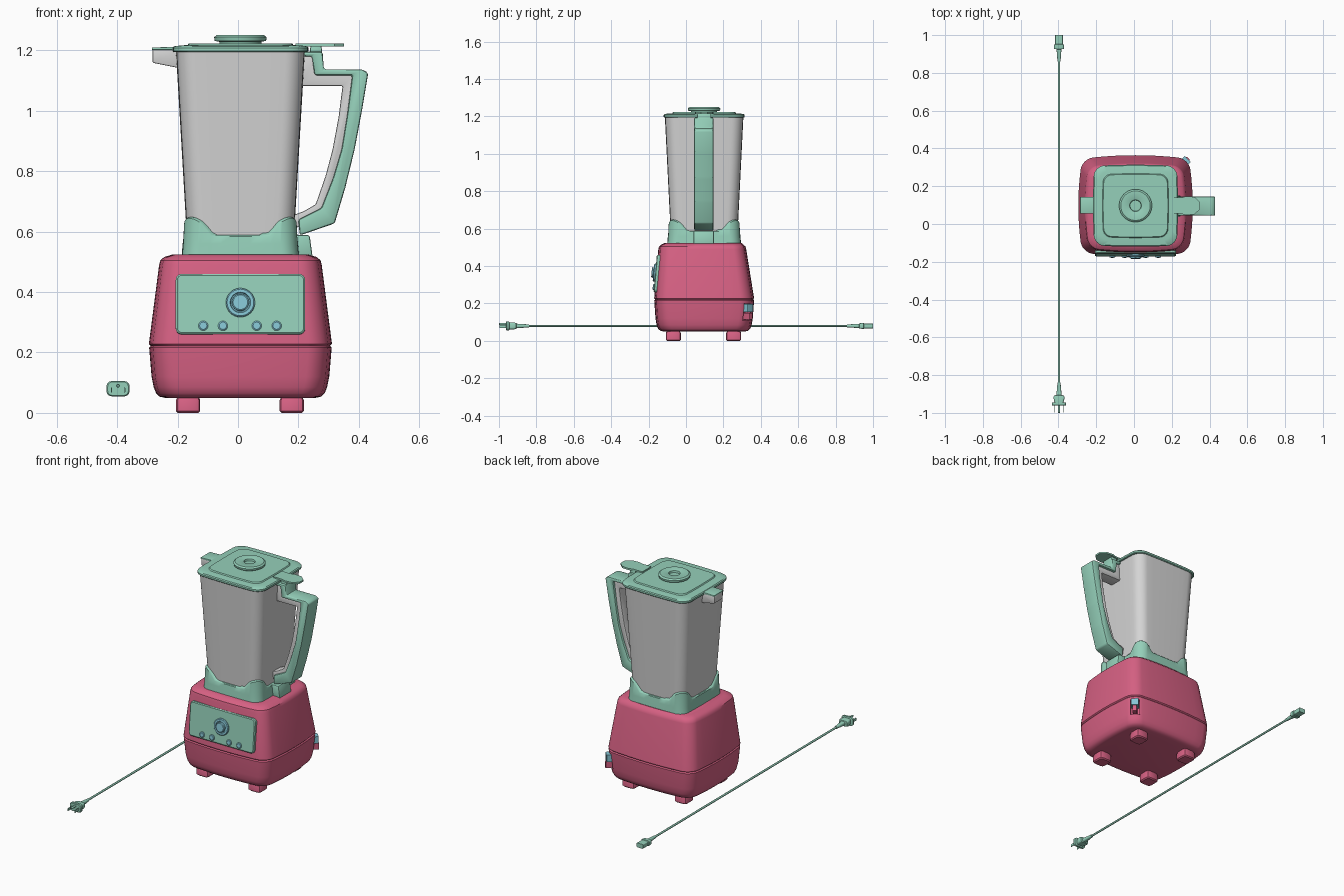
import bpy, bmesh, math
from mathutils import Matrix, Vector

if "Cube" in bpy.data.objects:
    bpy.data.objects.remove(bpy.data.objects["Cube"])

def material(name, rgb):
    m = bpy.data.materials.new(name)
    m.use_nodes = True
    m.diffuse_color = (*rgb, 1)
    m.node_tree.nodes["Principled BSDF"].inputs["Base Color"].default_value = (*rgb, 1)
    return m

PINK = material("rose pink", (0.68, 0.12, 0.23))
TEAL = material("mint green", (0.30, 0.63, 0.49))
GREY = material("light grey", (0.66, 0.66, 0.66))
BLUE = material("sky blue", (0.24, 0.57, 0.67))
CX, CY = 0.008, 0.097          # centre of the machine
parts = []

def finish(name, bm, mat, matrix=None):
    bmesh.ops.recalc_face_normals(bm, faces=bm.faces)
    if matrix is not None:
        bm.transform(matrix)
    me = bpy.data.meshes.new(name)
    bm.to_mesh(me)
    bm.free()
    me.materials.append(mat)
    ob = bpy.data.objects.new(name, me)
    bpy.context.collection.objects.link(ob)
    parts.append(ob)
    return ob

def outline(hx, hy, r, bow, seg):
    """Rounded rectangle whose sides can bow outwards."""
    pts = []
    for k, (sx, sy) in enumerate(((1, 1), (-1, 1), (-1, -1), (1, -1))):
        for i in range(seg + 1):
            a = math.radians(90) * (k + i / seg)
            pts.append((sx * (hx - r) + r * math.cos(a), sy * (hy - r) + r * math.sin(a)))
    if bow:
        fine = []
        for i, p in enumerate(pts):
            fine.append(p)
            if i % (seg + 1) == seg:
                q = pts[(i + 1) % len(pts)]
                fine += [(p[0] + (q[0] - p[0]) * t / 8, p[1] + (q[1] - p[1]) * t / 8) for t in range(1, 8)]
        pts = [(x * (1 - bow * (y / hy) ** 2), y * (1 - bow * (x / hx) ** 2)) for x, y in fine]
    return pts

def loft(name, rings, mat, matrix=None, bow=0, seg=6, lift=None):
    """Skin rings of (z, half x, half y, corner radius, optional y shift)."""
    bm = bmesh.new()
    loops = []
    for n, (z, hx, hy, r, *dy) in enumerate(rings):
        pts = outline(hx, hy, r, bow, seg)
        d = dy[0] if dy else 0
        loops.append([bm.verts.new((x, y + d, z + (lift(n, x, y, hx, hy) if lift else 0))) for x, y in pts])
    for a, b in zip(loops, loops[1:]):
        for i in range(len(a)):
            j = (i + 1) % len(a)
            bm.faces.new((a[i], a[j], b[j], b[i]))
    bm.faces.new(loops[0][::-1])
    bm.faces.new(loops[-1])
    return finish(name, bm, mat, matrix)

def disc(name, steps, mat, matrix, seg=10):
    return loft(name, [(z, r, r, r * 0.9999) for z, r in steps], mat, matrix, seg=seg)

def prism(name, profile, y0, y1, mat, bevel=0):
    """Extrude an x-z profile along y."""
    bm = bmesh.new()
    f = bm.faces.new([bm.verts.new((x, y0, z)) for x, z in profile])
    new = bmesh.ops.extrude_face_region(bm, geom=[f])["geom"]
    bmesh.ops.translate(bm, vec=(0, y1 - y0, 0), verts=[v for v in new if isinstance(v, bmesh.types.BMVert)])
    if bevel:
        bmesh.ops.bevel(bm, geom=bm.edges[:], offset=bevel, segments=2, profile=0.5, affect='EDGES', clamp_overlap=True)
    return finish(name, bm, mat)

def at(x, y, z):
    return Matrix.Translation((x, y, z))

body = at(CX, CY, 0)

# Motor housing in two shells with a seam between them
lower = loft("lower_housing", [(.05, .25, .215, .05), (.054, .268, .234, .055), (.065, .279, .246, .06),
             (.085, .287, .254, .06), (.12, .294, .260, .06), (.216, .302, .267, .06),
             (.222, .297, .262, .06)], PINK, body, bow=.07)
loft("upper_housing", [(.222, .297, .262, .06), (.228, .303, .267, .06), (.49, .269, .235, .055, -.01),
     (.505, .265, .231, .055, -.01), (.516, .252, .218, .05, -.009), (.524, .225, .205, .05, -.004)],
     PINK, body, bow=.07)

# Feet
for side, x in (("left", .178), ("right", -.165)):
    for end, y in (("front", -.068), ("back", .255)):
        loft(f"{end}_{side}_foot", [(0, .034, .034, .014), (.006, .04, .04, .016), (.042, .04, .04, .016),
             (.06, .032, .032, .012)], PINK, at(x, y, 0), seg=2)

# Power inlet set into the rear corner
corner = at(.275, .335, 0) @ Matrix.Rotation(math.radians(45), 4, 'Z')
cutter = loft("inlet_cutter", [(.11, .03, .026, .004), (.2, .03, .026, .004)], PINK, corner)
cutter.hide_render = True
mod = lower.modifiers.new("inlet", 'BOOLEAN')
mod.operation, mod.object, mod.solver = 'DIFFERENCE', cutter, 'EXACT'
bpy.context.view_layer.objects.active = lower
bpy.ops.object.modifier_apply(modifier=mod.name)
parts.remove(cutter)
bpy.data.objects.remove(cutter)
loft("inlet_socket", [(.155, .026, .022, .004), (.196, .026, .022, .004)], BLUE,
     corner @ at(-.012, 0, 0))
loft("inlet_surround", [(.115, .03, .012, .003), (.15, .03, .012, .003)], PINK, corner @ at(-.012, 0, 0))

# Control panel, dial and buttons on the sloping front
front = at(CX, -.1585, .36) @ Matrix.Rotation(math.radians(85), 4, 'X')
loft("control_panel", [(-.03, .214, .1, .02), (.002, .214, .1, .02), (.006, .209, .095, .016)], TEAL, front)
disc("dial_ring", [(0, .048), (.012, .048), (.016, .044), (.016, .034), (.012, .032)], BLUE, front @ at(0, .004, 0))
disc("dial_cap", [(0, .028), (.023, .028), (.026, .024)], BLUE, front @ at(0, .004, 0))
for i, x in enumerate((-.123, -.058, .054, .12)):
    disc(f"button_{i + 1}", [(0, .016), (.010, .016), (.013, .012)], BLUE, front @ at(x, -.073, 0), seg=5)

# Jar collar with a raised lobe on each corner
def lobes(n, x, y, hx, hy):
    if n < 2:
        return 0
    d = math.hypot(abs(x) - hx + .016, abs(y) - hy + .016)
    return .06 * max(0, 1 - (d / .075) ** 2) ** .8

loft("jar_collar", [(.515, .195, .198, .055), (.56, .191, .194, .055), (.584, .188, .191, .055),
     (.588, .184, .187, .055), (.588, .170, .172, .05)], TEAL, body, bow=.02, seg=10, lift=lobes)
prism("collar_rest", [(.18, .515), (.247, .515), (.237, .588), (.18, .588)], .04, .15, TEAL, .006)

# Jar and pouring spout
loft("jar", [(.56, .176, .178, .055), (1.198, .2135, .21, .06)], GREY, body, bow=.02, seg=8)
prism("spout", [(-.283, 1.203), (-.283, 1.16), (-.276, 1.157), (-.19, 1.14), (-.19, 1.203)],
      .06, .138, GREY, .004)

# Lid with its tabs and centre cap
loft("lid", [(1.194, .222, .213, .055), (1.198, .225, .217, .055), (1.208, .225, .217, .055),
     (1.213, .220, .212, .055), (1.216, .195, .188, .05), (1.217, .175, .170, .04),
     (1.223, .171, .166, .04)], TEAL, body, bow=.03)
prism("spout_cover", [(-.285, 1.201), (-.285, 1.209), (-.18, 1.212), (-.18, 1.201)], .055, .143, TEAL, .002)
bm = bmesh.new()
edge = [(.19, .042), (.25, .042), (.275, .05), (.32, .046), (.35, .018)]
tab = bm.faces.new([bm.verts.new((x, .097 + y, 1.213)) for x, y in edge + [(x, -y) for x, y in edge[::-1]]])
top = bmesh.ops.extrude_face_region(bm, geom=[tab])["geom"]
bmesh.ops.translate(bm, vec=(0, 0, .01), verts=[v for v in top if isinstance(v, bmesh.types.BMVert)])
finish("lid_tab", bm, TEAL)
prism("lid_latch", [(.236, 1.18), (.28, 1.18), (.276, 1.216), (.24, 1.216)], .06, .134, TEAL, .005)
disc("lid_cap", [(1.215, .07), (1.228, .07), (1.231, .085), (1.243, .087), (1.25, .078), (1.25, .034),
     (1.248, .031), (1.237, .029)], TEAL, body)

# Handle: outer grip and the narrower inner web
outer = [(.205, 1.195), (.28, 1.195), (.284, 1.137), (.41, 1.137), (.431, 1.125), (.412, 1.01), (.386, .872),
         (.355, .745), (.32, .627), (.204, .587)]
inner = [(.20, .64), (.276, .678), (.314, .775), (.343, .872), (.362, .99), (.378, 1.117), (.253, 1.117),
         (.245, 1.18), (.205, 1.18)]
prism("handle_grip", outer + inner, .044, .146, TEAL, .009)
web = [(.205, 1.185), (.262, 1.185), (.266, 1.125), (.39, 1.125), (.375, 1.0), (.352, .872), (.322, .77),
       (.288, .665), (.19, .61)]
opening = [(.185, .655), (.217, .667), (.257, .69), (.29, .785), (.313, .872), (.333, .98), (.346, 1.082), (.205, 1.082)]
prism("handle_web", web + opening, .058, .132, GREY, .005)

# Power cord lying along y, with a plug and a socket end
cord = at(-.397, 0, .08) @ Matrix.Rotation(math.radians(-90), 4, 'X')
disc("power_cord", [(-.9, .006), (.92, .006)], TEAL, cord, seg=3)
loft("plug", [(-.962, .034, .022, .014), (-.958, .038, .025, .016), (-.946, .038, .025, .016),
     (-.944, .024, .018, .01), (-.918, .03, .018, .01), (-.908, .026, .016, .01), (-.906, .014, .012, .009),
     (-.84, .008, .008, .0079)], TEAL, cord, seg=4)
loft("cord_socket", [(.86, .008, .008, .0079), (.925, .013, .011, .009), (.927, .026, .014, .008),
     (.95, .026, .016, .008), (.952, .021, .013, .004), (1.0, .021, .013, .004)], TEAL, cord, seg=4)
for side, x in (("left", .022), ("right", -.022)):
    loft(f"{side}_plug_blade", [(-.998, .002, .008, .001), (-.95, .002, .008, .001)], TEAL, cord @ at(x, .004, 0), seg=2)
disc("plug_ground_pin", [(-1.0, .004), (-.994, .006), (-.95, .006)], TEAL, cord @ at(0, -.01, 0), seg=3)

# Smooth curved surfaces while keeping hard edges crisp
bpy.ops.object.select_all(action='DESELECT')
for ob in parts:
    ob.select_set(True)
bpy.context.view_layer.objects.active = parts[0]
bpy.ops.object.shade_smooth_by_angle(angle=math.radians(35))
